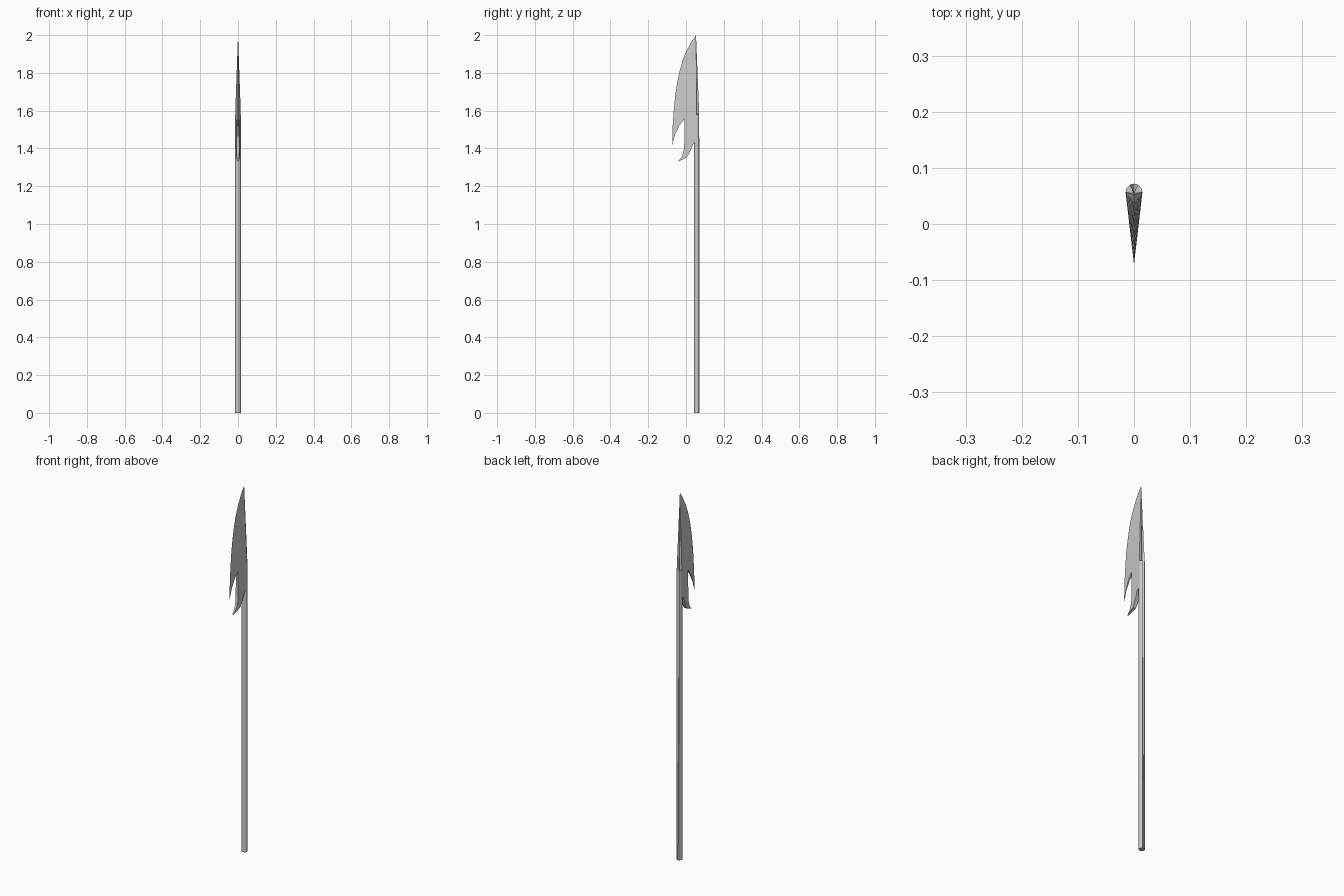
import bpy, bmesh
from mathutils import Matrix

if "Cube" in bpy.data.objects:
    bpy.data.objects.remove(bpy.data.objects["Cube"])

SY, R, SHOULDER = 0.057, 0.015, 1.58   # shaft centre, radius, start of taper
TIP = (0.053, 2.0)

# outer cutting edge (y, z) from the tip downwards
EDGE = [TIP, (0.026, 1.96), (0.0, 1.91), (-0.02, 1.86), (-0.035, 1.805),
        (-0.048, 1.74), (-0.057, 1.68), (-0.064, 1.61), (-0.068, 1.555),
        (-0.071, 1.51), (-0.072, 1.46), (-0.073, 1.42)]


def edge_y(z):
    for (y0, z0), (y1, z1) in zip(EDGE, EDGE[1:]):
        if z >= z1:
            return y0 + (y1 - y0) * (z - z0) / (z1 - z0)
    return EDGE[-1][0]


def spine(z):
    """Centre y and half width of the thick back of the blade."""
    t = max(0.0, (z - SHOULDER) / (2.0 - SHOULDER))
    return SY + (TIP[0] - SY) * t, R * (1 - t)


def half_width(y, z):
    sy, w = spine(z)
    e = edge_y(z)
    return w * min(1, max(0, (y - e) / max(sy - e, 1e-5)))


def strip(bm, left, right):
    """Loft a wedge-shaped strip between two boundary lines."""
    rows = []
    for (ya, za), (yb, zb) in zip(left, right):
        wa, wb = half_width(ya, za), half_width(yb, zb)
        rows.append([bm.verts.new(p) for p in
                     ((wa, ya, za), (wb, yb, zb), (-wb, yb, zb), (-wa, ya, za))])
    for a, b in zip(rows, rows[1:]):
        for i in range(4):
            j = (i + 1) % 4
            bm.faces.new((a[i], a[j], b[j], b[i]))


def finish(bm, name):
    bmesh.ops.remove_doubles(bm, verts=bm.verts, dist=1e-5)
    bmesh.ops.dissolve_degenerate(bm, dist=1e-5, edges=bm.edges)
    bmesh.ops.recalc_face_normals(bm, faces=bm.faces)
    me = bpy.data.meshes.new(name)
    bm.to_mesh(me)
    bm.free()
    bpy.context.collection.objects.link(bpy.data.objects.new(name, me))


# blade: main body, outer barb, inner hook
bm = bmesh.new()
body = EDGE[:9]
strip(bm, body, [(spine(z)[0], z) for _, z in body])
strip(bm, EDGE[8:],
      [(-0.009, 1.555), (-0.035, 1.522), (-0.057, 1.475), (-0.073, 1.42)])
strip(bm,
      [(-0.009, 1.555), (-0.009, 1.43), (-0.010, 1.405), (-0.015, 1.375),
       (-0.026, 1.35), (-0.045, 1.33)],
      [(SY, 1.555), (SY, 1.43), (0.04, 1.428), (0.025, 1.39),
       (0.003, 1.35), (-0.045, 1.33)])
finish(bm, "blade")

# shaft with its tapered upper end
bm = bmesh.new()
bmesh.ops.create_cone(bm, cap_ends=True, segments=12, radius1=R, radius2=R,
                      depth=SHOULDER, matrix=Matrix.Translation((0, SY, SHOULDER / 2)))
top = max(bm.faces, key=lambda f: f.calc_center_median().z)
bmesh.ops.poke(bm, faces=[top])
apex = max(bm.verts, key=lambda v: (v.co.z, -abs(v.co.x) - abs(v.co.y - SY)))
apex.co = (0, *TIP)
finish(bm, "shaft")
